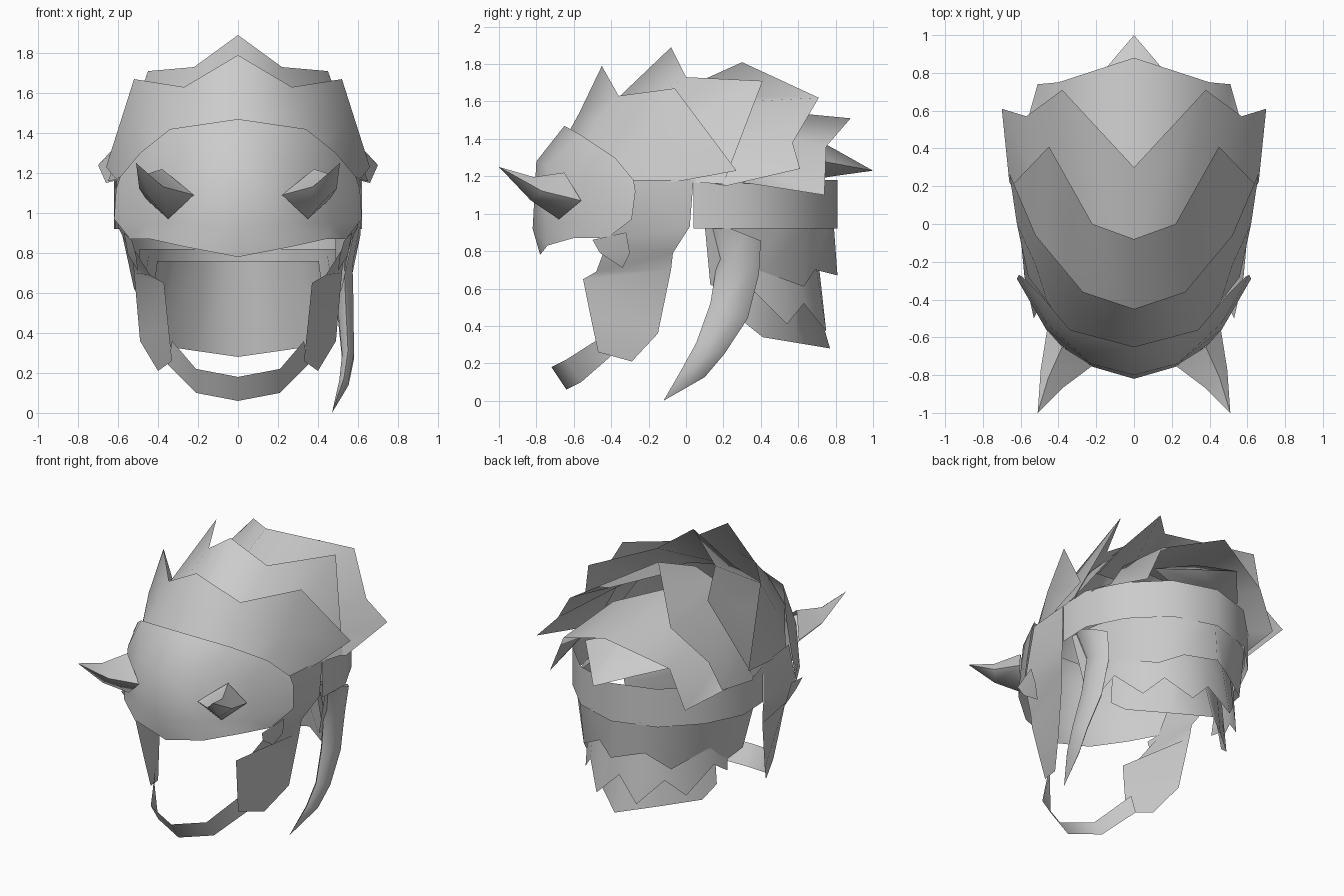
import bpy
import bmesh
import math
from mathutils import Vector

cube = bpy.data.objects.get("Cube")
if cube:
    bpy.data.objects.remove(cube)

# One plain grey for the whole helmet
grey = bpy.data.materials.new("plain_grey")
grey.use_nodes = True
colour = (0.6, 0.6, 0.6, 1)
grey.diffuse_color = colour
grey.node_tree.nodes["Principled BSDF"].inputs["Base Color"].default_value = colour


def finish(name, bm, mirrored):
    """Turn a bmesh into a smooth object, mirrored across the middle if wanted."""
    bmesh.ops.remove_doubles(bm, verts=bm.verts, dist=0.001)
    bmesh.ops.recalc_face_normals(bm, faces=bm.faces)
    mesh = bpy.data.meshes.new(name)
    bm.to_mesh(mesh)
    bm.free()
    mesh.materials.append(grey)
    part = bpy.data.objects.new(name, mesh)
    bpy.context.collection.objects.link(part)
    if mirrored:
        mirror = part.modifiers.new("mirror", "MIRROR")
        mirror.use_clip = True
    bpy.ops.object.select_all(action="DESELECT")
    part.select_set(True)
    bpy.context.view_layer.objects.active = part
    bpy.ops.object.shade_smooth_by_angle(angle=math.radians(80))


def sheet(name, rows, mirrored=True, closed=False):
    """Skin a thin sheet, or a closed tube, over rows of equally many points."""
    bm = bmesh.new()
    grid = [[bm.verts.new(point) for point in row] for row in rows]
    for first, second in zip(grid, grid[1:]):
        count = len(first)
        for i in range(count if closed else count - 1):
            j = (i + 1) % count
            bm.faces.new((first[i], first[j], second[j], second[i]))
    finish(name, bm, mirrored)


def spike(name, base, middle, tip, mirrored=True):
    """Horn: a base ring, a smaller ring around the middle point, and a tip."""
    centre = sum((Vector(p) for p in base), Vector()) / len(base)
    ring = [Vector(middle) + (Vector(p) - centre) * 0.5 for p in base]
    sheet(name, [base, ring, [tip] * len(base)], mirrored, closed=True)


# Smooth face plate, in columns from the middle to the side
sheet("face_plate", [
    [(0, -.65, 1.47), (0, -.8, 1.28), (0, -.82, .92), (0, -.78, .78)],
    [(.34, -.56, 1.42), (.23, -.74, 1.25), (.24, -.75, .95), (.26, -.74, .83)],
    [(.49, -.38, 1.3), (.46, -.53, 1.2), (.47, -.55, .95), (.44, -.6, .87)],
    [(.59, -.28, 1.18), (.61, -.27, 1.12), (.62, -.29, .97), (.54, -.42, .87)],
])

# Overlapping crest layers, each from a hidden base to a pointed rim
sheet("front_crest", [
    [(0, -.68, 1.34), (.34, -.58, 1.28), (.46, -.41, 1.2), (.56, -.28, 1.14)],
    [(0, -.57, 1.54), (.29, -.47, 1.5), (.52, -.22, 1.43), (.62, 0, 1.18)],
    [(0, -.45, 1.79), (.27, -.36, 1.63), (.52, -.06, 1.67), (.66, .27, 1.23)],
])
sheet("middle_crest", [
    [(0, -.52, 1.47), (.28, -.44, 1.45), (.47, -.19, 1.4), (.59, -.05, 1.17)],
    [(0, -.08, 1.89), (.22, 0, 1.73), (.45, .41, 1.71), (.65, .2, 1.16)],
])
sheet("rear_crest", [
    [(0, -.1, 1.63), (.25, -.05, 1.58), (.45, .1, 1.45), (.53, .1, 1.3), (.58, .1, 1.17)],
    [(0, .3, 1.81), (.38, .71, 1.62), (.57, .57, 1.38), (.7, .61, 1.24), (.66, .22, 1.15)],
])
sheet("back_crest", [
    [(0, .15, 1.58), (.34, .3, 1.45), (.48, .35, 1.25), (.58, .2, 1.17)],
    [(0, .88, 1.51), (.4, .75, 1.36), (.51, .74, 1.1), (.62, .35, 1.16)],
])

# Head band around the back
band = [(0, .81), (.29, .72), (.5, .51), (.62, .27), (.61, .04)]
sheet("head_band", [[(x, y, z) for x, y in band] for z in (.92, 1.18)])

# Brow horns and the single horn at the back
spike("brow_horn",
      [(.22, -.75, 1.09), (.38, -.65, 1.22), (.46, -.56, 1.07), (.35, -.68, .97)],
      (.44, -.82, 1.13), (.51, -1, 1.25))
spike("back_horn",
      [(-.34, .6, 1.3), (0, .6, 1.45), (.34, .6, 1.3), (0, .6, 1.17)],
      (0, .8, 1.27), (0, 1, 1.23), mirrored=False)

# Cheek guards, front edge and rear edge
sheet("cheek_guard", [
    [(.58, -.28, 1.18), (.54, -.42, .85), (.44, -.48, .69),
     (.37, -.55, .65), (.35, -.51, .45), (.33, -.47, .26)],
    [(.61, .04, 1.18), (.6, .02, .93), (.53, -.07, .79),
     (.52, -.08, .7), (.49, -.15, .36), (.4, -.29, .21)],
])
sheet("ear_flap", [
    [(.53, -.5, .86), (.51, -.46, .79), (.5, -.34, .71)],
    [(.57, -.32, .9), (.55, -.3, .79), (.5, -.34, .71)],
])

# Chin strap
sheet("chin_strap", [
    [(0, -.72, .18), (.21, -.64, .22), (.33, -.42, .36)],
    [(0, -.64, .06), (.21, -.56, .1), (.35, -.4, .24)],
])


# Ragged neck guard: three tiers hanging from arcs inside one another
def tier(name, width, depth, height, spread, rim):
    last = len(rim) - 1
    arc = []
    for i in range(len(rim)):
        turn = math.radians(spread) * i / last
        arc.append((width * math.sin(turn), .1 + depth * math.cos(turn), height))
    sheet(name, [arc, rim])


tier("upper_neck_guard", .59, .69, .94, 90, [
    (0, .81, .67), (.17, .69, .7), (.33, .63, .61),
    (.44, .41, .69), (.49, .25, .58), (.52, .13, .62)])
tier("middle_neck_guard", .51, .6, .82, 75, [
    (0, .72, .52), (.15, .75, .37), (.28, .63, .52),
    (.38, .54, .41), (.47, .37, .58), (.49, .25, .5)])
tier("lower_neck_guard", .43, .53, .76, 70, [
    (0, .77, .28), (.21, .59, .31), (.41, .41, .34), (.45, .31, .42)])

# Long tapered lock hanging on the left side only
path = [(.55, .24, .92, .16), (.53, .28, .72, .11), (.54, .23, .48, .1),
        (.55, .13, .28, .075), (.53, .04, .15, .06), (.47, -.12, 0, 0)]
rings = []
for x, y, z, size in path:
    angles = [math.tau * i / 6 for i in range(6)]
    rings.append([(x + size * .45 * math.sin(a), y + size * math.cos(a),
                   z - size * .4 * math.cos(a)) for a in angles])
sheet("side_lock", rings, mirrored=False, closed=True)
